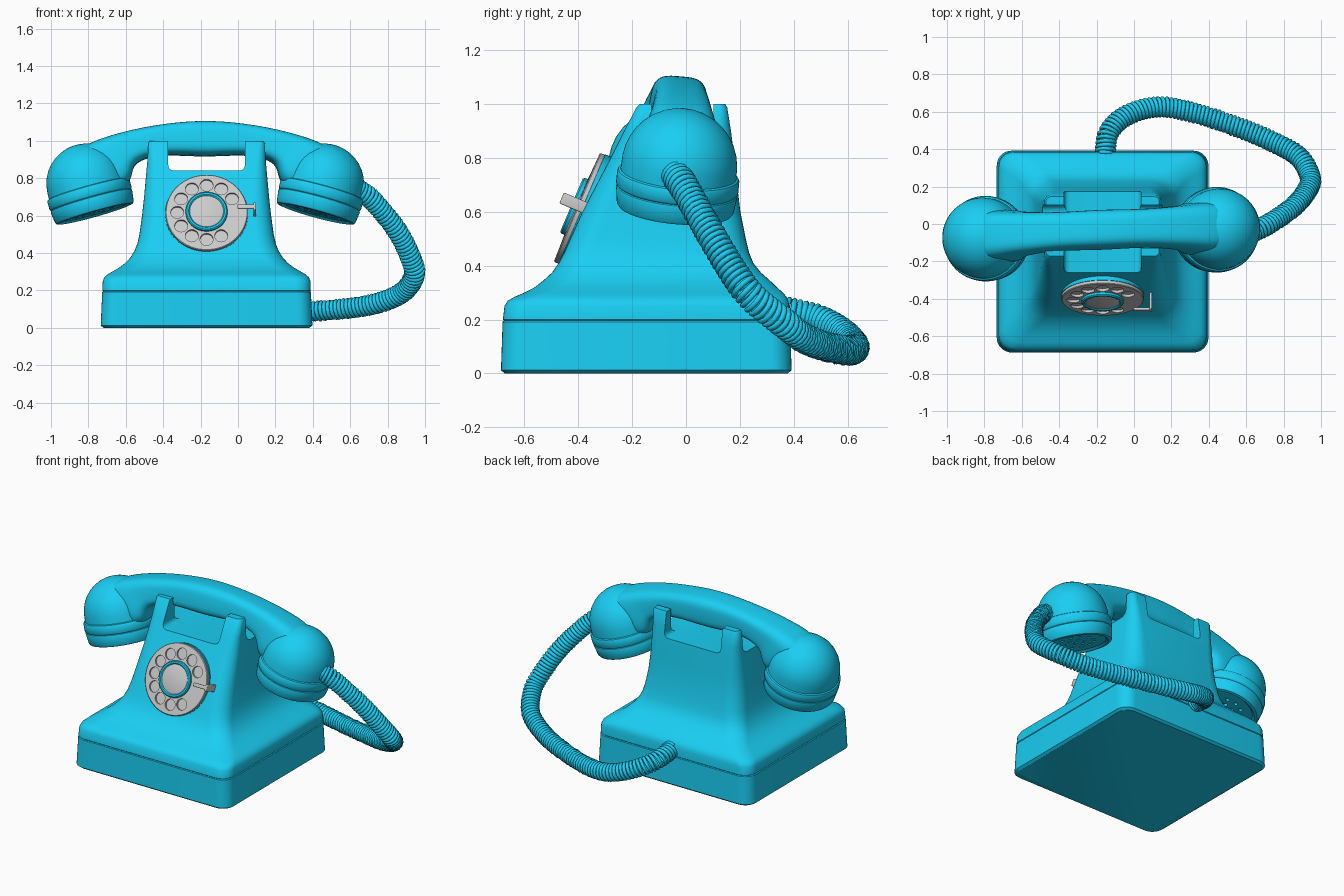
import bpy, bmesh, math
from mathutils import Matrix, Vector

if "Cube" in bpy.data.objects:
    bpy.data.objects.remove(bpy.data.objects["Cube"])

CX = -0.168
cyan = bpy.data.materials.new("cyan_plastic")
cyan.diffuse_color = (0.01, 0.62, 0.9, 1)
cyan.use_nodes = True
cyan.node_tree.nodes["Principled BSDF"].inputs["Base Color"].default_value = cyan.diffuse_color
T = Matrix.Translation


def finish(name, bm, mat=None, matrix=None):
    if matrix:
        bm.transform(matrix)
    bmesh.ops.recalc_face_normals(bm, faces=bm.faces)
    me = bpy.data.meshes.new(name)
    bm.to_mesh(me)
    bm.free()
    ob = bpy.data.objects.new(name, me)
    bpy.context.collection.objects.link(ob)
    if mat:
        me.materials.append(mat)
    return ob


def activate(ob):
    bpy.ops.object.select_all(action='DESELECT')
    ob.select_set(True)
    bpy.context.view_layer.objects.active = ob


def smooth(ob, angle=35):
    activate(ob)
    bpy.ops.object.shade_smooth_by_angle(angle=math.radians(angle))
    return ob


def cut(ob, cutter):
    activate(ob)
    m = ob.modifiers.new("cut", 'BOOLEAN')
    m.object, m.operation, m.solver = cutter, 'DIFFERENCE', 'EXACT'
    bpy.ops.object.modifier_apply(modifier=m.name)
    bpy.data.objects.remove(cutter)


def loft(name, rings, mat=None, matrix=None):
    bm = bmesh.new()
    vs = [[bm.verts.new(p) for p in r] for r in rings]
    n = len(rings[0])
    for a, b in zip(vs, vs[1:]):
        for i in range(n):
            bm.faces.new((a[i], a[(i + 1) % n], b[(i + 1) % n], b[i]))
    bm.faces.new(vs[0])
    bm.faces.new(vs[-1])
    return finish(name, bm, mat, matrix)


def lathe(name, profile, mat=None, matrix=None, n=64):
    ang = [2 * math.pi * i / n for i in range(n)]
    return loft(name, [[(r * math.cos(a), r * math.sin(a), h) for a in ang]
                       for r, h in profile], mat, matrix)


def box(name, lo, hi, bevel, mat=None, matrix=None, seg=3):
    lo, hi = Vector(lo), Vector(hi)
    bm = bmesh.new()
    bmesh.ops.create_cube(bm, size=1, matrix=T((lo + hi) / 2) @ Matrix.Diagonal((*(hi - lo), 1)))
    bmesh.ops.bevel(bm, geom=bm.edges[:], offset=bevel, segments=seg, profile=0.5, affect='EDGES')
    return finish(name, bm, mat, matrix)


def pins(spots, radius, depth, matrix):
    bm = bmesh.new()
    for x, y in spots:
        bmesh.ops.create_cone(bm, cap_ends=True, segments=24, radius1=radius, radius2=radius,
                              depth=depth, matrix=T((x, y, 0)))
    return finish("hole_cutter", bm, None, matrix)


def polar(r, degrees):
    return [(r * math.cos(math.radians(d)), r * math.sin(math.radians(d))) for d in degrees]


def catmull(pts, steps):
    pts = [Vector(p) for p in pts]
    p = [2 * pts[0] - pts[1]] + pts + [2 * pts[-1] - pts[-2]]
    out = []
    for i in range(1, len(p) - 2):
        a, b, c, d = p[i - 1:i + 3]
        for k in range(steps):
            t = k / steps
            out.append(0.5 * (2 * b + (c - a) * t + (2 * a - 5 * b + 4 * c - d) * t * t
                              + (3 * b - a - 3 * c + d) * t ** 3))
    return out + [pts[-1]]


# Body: rounded rectangles (z, half width, front y, back y, corner radius)
levels = [(0, .55, -.672, .378, .07), (.012, .566, -.687, .392, .08), (.192, .558, -.681, .387, .08),
          (.196, .553, -.676, .382, .08), (.2, .557, -.68, .386, .08), (.25, .555, -.674, .384, .08),
          (.27, .547, -.662, .38, .085), (.285, .53, -.636, .373, .09), (.30, .505, -.60, .36, .09),
          (.32, .47, -.562, .338, .09), (.345, .436, -.53, .312, .095), (.375, .408, -.497, .278, .10),
          (.41, .386, -.473, .25, .10), (.45, .37, -.452, .234, .10), (.5, .359, -.43, .222, .10),
          (.6, .345, -.385, .202, .095), (.7, .334, -.333, .19, .085), (.8, .325, -.28, .18, .07),
          (.9, .316, -.23, .167, .05), (.988, .311, -.184, .153, .03), (1.0, .303, -.172, .146, .026)]


def round_rect(z, w, y0, y1, r, n=8):
    ring = []
    for q, (x, y) in enumerate([(w - r, y1 - r), (r - w, y1 - r), (r - w, y0 + r), (w - r, y0 + r)]):
        for k in range(n + 1):
            a = math.pi / 2 * (q + k / n)
            ring.append((CX + x + r * math.cos(a), y + r * math.sin(a), z))
    return ring


body = loft("body", [round_rect(*l) for l in levels], cyan)
# Two crossing channels leave the four cradle prongs
cut(body, box("channel", (CX - .205, -.9, .84), (CX + .205, .9, 1.3), .03, seg=5))
cut(body, box("channel", (CX - .9, -.128, .845), (CX + .9, .102, 1.3), .04, seg=5))
smooth(body)

# Dial, built flat and tilted onto the sloping front
D = T((CX, -.405, .617)) @ Matrix.Rotation(math.radians(67), 4, 'X')
smooth(lathe("dial_backing", [(.215, -.07), (.222, -.06), (.222, -.02), (.21, -.016)], cyan, D))
plate = lathe("dial_plate", [(.2, -.03), (.219, -.025), (.22, -.004), (.216, 0), (.1, .004)], None, D)
cut(plate, pins(polar(.157, range(30, 301, 30)), .035, .024, D))
smooth(plate)
smooth(lathe("dial_ring", [(.112, -.01), (.112, .016), (.106, .022), (.096, .022), (.09, .016), (.09, -.01)],
             cyan, D))
smooth(lathe("dial_centre", [(.094, -.01), (.094, .014), (.085, .018)], None, D))
# Finger stop: post beside the dial and an arm reaching over it
smooth(box("finger_stop_post", (.25, -.012, -.08), (.264, .032, .066), .005, None, D))
smooth(box("finger_stop_arm", (.165, -.004, .052), (.262, .02, .066), .005, None, D))

# Handset, built around its centre and laid slightly askew on the cradle
H = (T((-.175, -.06, .65)) @ Matrix.Rotation(math.radians(2.2), 4, 'Z')
     @ Matrix.Rotation(math.radians(-5), 4, 'X'))
dome = [(.215 * math.cos(a), .17 + .215 * math.sin(a))
        for a in (math.radians(d) for d in (5, 15, 25, 35, 45, 55, 65, 74, 82, 89))]
cup = [(.18, .012), (.195, 0), (.212, .003), (.218, .012), (.226, .07), (.224, .076), (.219, .079),
       (.224, .082), (.228, .088), (.228, .13), (.224, .138), (.216, .142)] + dome
for side, name in ((-1, "left_earpiece"), (1, "right_earpiece")):
    E = H @ T((side * .59, 0, -.043)) @ Matrix.Rotation(math.radians(15.4 * side), 4, 'Y')
    ear = lathe(name, cup, cyan, E)
    cut(ear, pins([(0, 0)] + polar(.055, range(0, 360, 60)) + polar(.11, range(0, 360, 30)),
                  .012, .06, E))
    smooth(ear)

# Handle: (top x, top z, bottom x, bottom z, half width), mirrored about the middle
half = [(-.70, .22, -.505, .05, .12), (-.65, .315, -.41, .13, .135), (-.485, .383, -.365, .23, .115),
        (-.245, .435, -.235, .272, .102), (0, .455, 0, .27, .104)]
path = half + [(-a, b, -c, d, w) for a, b, c, d, w in half[-2::-1]]
rings = []
for tx, tz, bx, bz, w in catmull(path, 7):
    ring = []
    for k in range(40):
        a = 2 * math.pi * k / 40
        c, s = math.cos(a), math.sin(a)
        u = math.copysign(abs(c) ** .55, c)
        v = math.copysign(abs(s) ** .55, s)
        taper = 1 - .08 * v
        f = (v + 1) / 2
        ring.append((bx + (tx - bx) * f, u * w * taper, bz + (tz - bz) * f))
    rings.append(ring)
smooth(loft("handset_handle", rings, cyan, H), 60)

# Coiled cord: a helix wound round a smooth path
pts = catmull([(.64, -.04, .74), (.72, 0, .68), (.85, .09, .52), (.925, .18, .37), (.942, .25, .28),
               (.88, .36, .19), (.74, .44, .13), (.55, .52, .1), (.3, .6, .085), (.12, .625, .1),
               (-.04, .58, .15), (-.135, .49, .2), (-.155, .37, .23)], 100)
total = sum((b - a).length for a, b in zip(pts, pts[1:]))
helix, run, nrm = [], 0, Vector((0, 0, 1))
for a, b in zip(pts, pts[1:]):
    t = (b - a).normalized()
    nrm = (nrm - t * nrm.dot(t)).normalized()
    ang = 2 * math.pi * 96 * run / total
    helix.append(a + .047 * (nrm * math.cos(ang) + t.cross(nrm) * math.sin(ang)))
    run += (b - a).length
cu = bpy.data.curves.new("coiled_cord", 'CURVE')
cu.dimensions = '3D'
cu.bevel_depth, cu.bevel_resolution, cu.use_fill_caps = .0105, 2, True
sp = cu.splines.new('POLY')
sp.points.add(len(helix) - 1)
for p, co in zip(sp.points, helix):
    p.co = (*co, 1)
cord = bpy.data.objects.new("coiled_cord", cu)
bpy.context.collection.objects.link(cord)
cu.materials.append(cyan)
activate(cord)
bpy.ops.object.convert(target='MESH')
smooth(bpy.context.view_layer.objects.active, 70)
